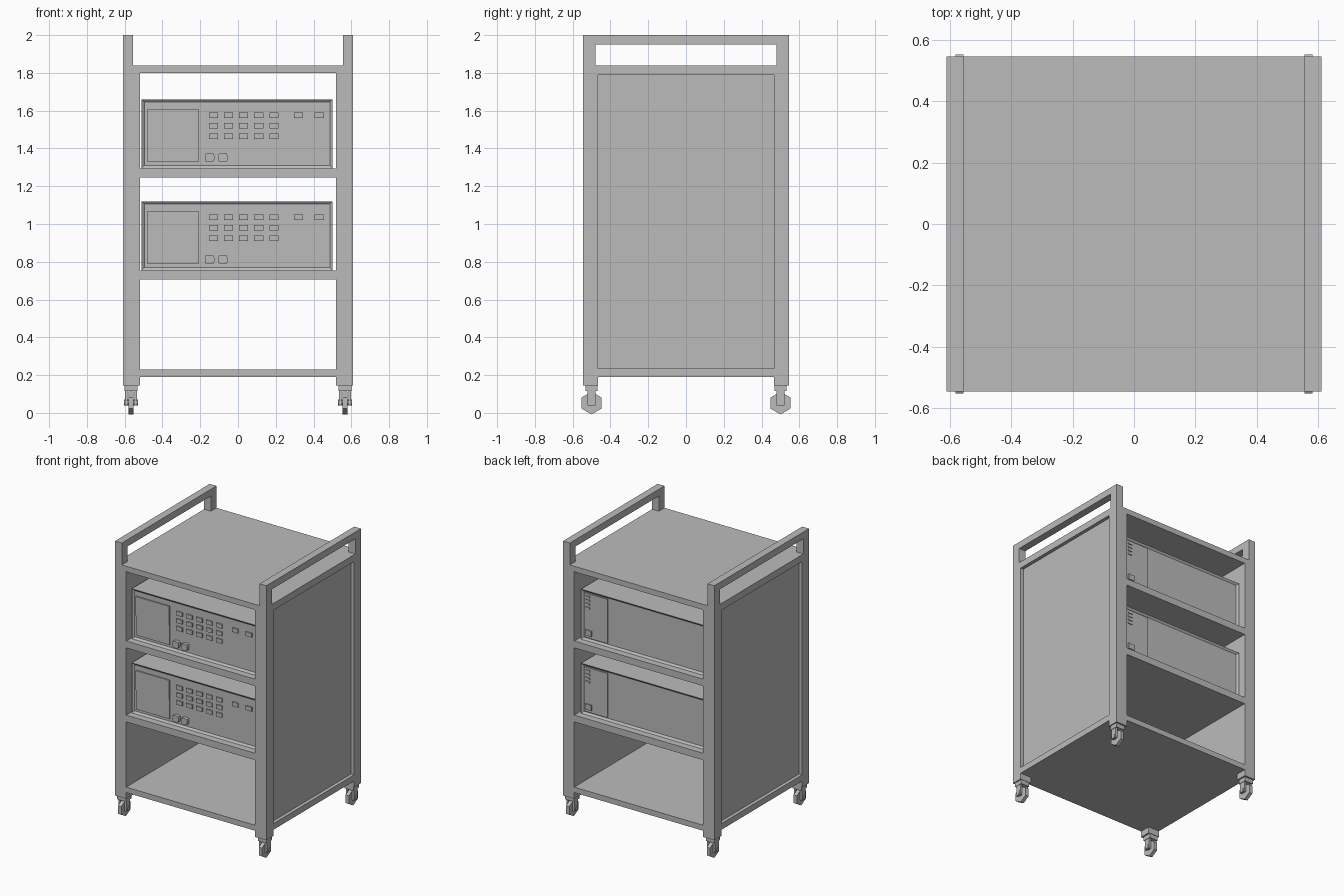
import bpy, bmesh
from math import radians
from mathutils import Matrix

cube = bpy.data.objects.get("Cube")
if cube:
    bpy.data.objects.remove(cube)

grey = bpy.data.materials.new("plain grey")
grey.use_nodes = True
GREY = (0.5, 0.5, 0.5, 1)
grey.diffuse_color = GREY
grey.node_tree.nodes["Principled BSDF"].inputs["Base Color"].default_value = GREY


def finish(name, bm):
    mesh = bpy.data.meshes.new(name)
    bm.to_mesh(mesh)
    bm.free()
    mesh.materials.append(grey)
    obj = bpy.data.objects.new(name, mesh)
    bpy.context.collection.objects.link(obj)
    return obj


def add_box(bm, x, y, z):
    """Box spanning the (low, high) range given on each axis."""
    spans = [sorted(r) for r in (x, y, z)]
    mid = [(a + b) / 2 for a, b in spans]
    size = [b - a for a, b in spans]
    mat = Matrix.Translation(mid) @ Matrix.Diagonal((*size, 1))
    return bmesh.ops.create_cube(bm, size=1, matrix=mat)["verts"]


def box(name, x, y, z):
    bm = bmesh.new()
    add_box(bm, x, y, z)
    return finish(name, bm)


def add_wheel(bm, radius, width, centre, sides):
    mat = Matrix.Translation(centre) @ Matrix.Rotation(radians(90), 4, 'Y')
    mat = mat @ Matrix.Rotation(radians(90), 4, 'Z')
    bmesh.ops.create_cone(bm, cap_ends=True, segments=sides, radius1=radius,
                          radius2=radius, depth=width, matrix=mat)


DEPTH, OUT, STEP, INN = 0.545, 0.61, 0.555, 0.52
FULL = (-DEPTH, DEPTH)

# Shelves
box("top_shelf", (-STEP, STEP), FULL, (1.80, 1.84))
for name, z0, z1 in (("upper_shelf", 1.245, 1.295), ("middle_shelf", 0.705, 0.755),
                     ("bottom_shelf", 0.19, 0.23)):
    box(name, (-INN, INN), FULL, (z0, z1))

# Side frames, handles, panels and casters
for side, s in (("left", 1), ("right", -1)):
    box(side + "_side_panel", (s * INN, s * 0.585), (-0.465, 0.465), (0.19, 1.80))
    box(side + "_lower_rail", (s * 0.585, s * OUT), (-0.465, 0.465), (0.19, 0.235))
    box(side + "_upper_rail", (s * STEP, s * OUT), (-0.465, 0.465), (1.79, 1.84))
    box(side + "_handle_bar", (s * STEP, s * OUT), FULL, (1.95, 2.0))
    for end, e in (("front", -1), ("back", 1)):
        tag = f"{end}_{side}_"
        yr = (e * 0.465, e * DEPTH)
        box(tag + "post", (s * INN, s * OUT), yr, (0.145, 1.80))
        box(tag + "post_cap", (s * STEP, s * OUT), yr, (1.80, 1.84))
        box(tag + "handle_post", (s * STEP, s * OUT), (e * 0.48, e * DEPTH), (1.84, 1.95))

        cx, cy = s * 0.567, e * 0.50
        bm = bmesh.new()
        add_box(bm, (cx - 0.035, cx + 0.035), (cy - 0.032, cy + 0.032), (0.115, 0.145))
        for a in (-1, 1):
            add_box(bm, (cx + a * 0.018, cx + a * 0.032), (cy - 0.022, cy + 0.022), (0.04, 0.115))
        finish(tag + "caster_fork", bm)
        bm = bmesh.new()
        add_wheel(bm, 0.06, 0.026, (cx, cy, 0.052), 6)
        add_wheel(bm, 0.016, 0.074, (cx, cy, 0.055), 8)
        finish(tag + "caster_wheel", bm)


def equipment(name, z):
    """Cabinet with recessed front and back faces, controls and ports."""
    y, inner = 0.495, 0.483
    bm = bmesh.new()
    add_box(bm, (-0.51, 0.50), (-y, y), (z, z + 0.365))
    bm.normal_update()
    for face in [f for f in bm.faces if abs(f.normal.y) > 0.9]:
        n = face.normal.y
        bmesh.ops.inset_individual(bm, faces=[face], thickness=0.02)
        bmesh.ops.translate(bm, verts=face.verts, vec=(0, -0.012 * n, 0))
    finish(name + "_cabinet", bm)

    # Two-part display plate
    box(name + "_display_lower", (-0.48, -0.21), (-inner, -inner - 0.008), (z + 0.033, z + 0.175))
    box(name + "_display_upper", (-0.48, -0.21), (-inner, -inner - 0.0095), (z + 0.175, z + 0.315))

    # Rounded knobs
    bm = bmesh.new()
    for x in (-0.15, -0.08):
        verts = add_box(bm, (x - 0.025, x + 0.025), (-inner, -inner - 0.025), (z + 0.033, z + 0.081))
        edges = {e for v in verts for e in v.link_edges
                 if abs(e.verts[0].co.y - e.verts[1].co.y) > 0.01}
        bmesh.ops.bevel(bm, geom=list(edges), offset=0.014, segments=2, profile=0.5, affect='EDGES')
    finish(name + "_knobs", bm)

    # Button grid and two outer buttons
    spots = [(c, r) for c in (-0.13, -0.05, 0.03, 0.11, 0.19) for r in (0.28, 0.225, 0.17)]
    spots += [(0.32, 0.28), (0.43, 0.28)]
    bm = bmesh.new()
    for x, h in spots:
        add_box(bm, (x - 0.024, x + 0.024), (-inner, -inner - 0.009), (z + h - 0.015, z + h + 0.015))
    finish(name + "_buttons", bm)

    # Rear power plate, vents and socket
    box(name + "_rear_plate", (0.29, 0.479), (inner, inner + 0.008), (z + 0.021, z + 0.344))
    bm = bmesh.new()
    for i in range(4):
        h = z + 0.235 + i * 0.027
        add_box(bm, (0.43, 0.465), (inner, inner + 0.014), (h, h + 0.012))
    add_box(bm, (0.415, 0.465), (inner, inner + 0.016), (z + 0.04, z + 0.08))
    finish(name + "_rear_fittings", bm)


equipment("upper_unit", 1.295)
equipment("lower_unit", 0.755)
